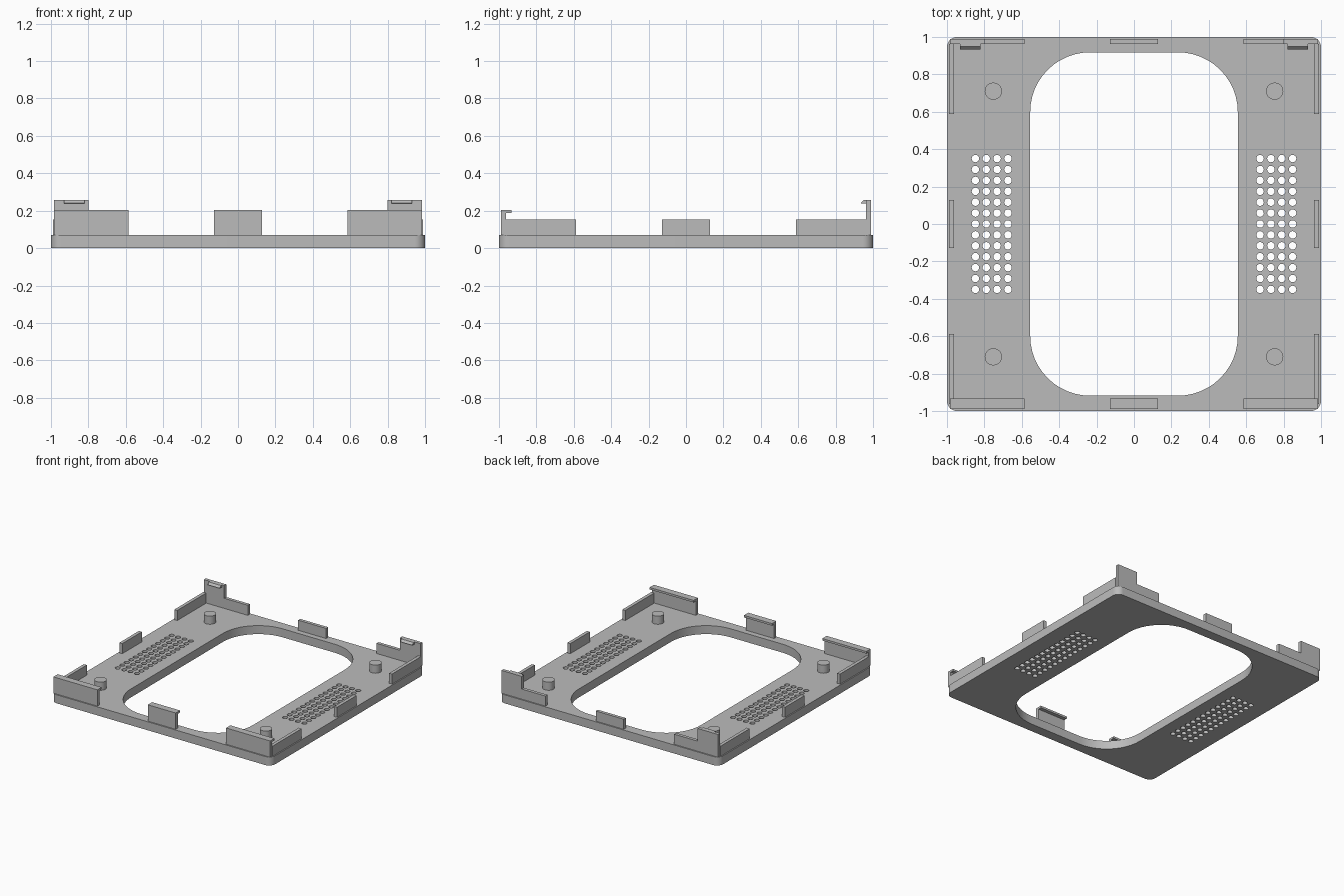
import bpy
import bmesh
import math
from mathutils import Vector

if "Cube" in bpy.data.objects:
    bpy.data.objects.remove(bpy.data.objects["Cube"], do_unlink=True)

grey = bpy.data.materials.new("plain grey")
grey.use_nodes = True
COLOUR = (0.5, 0.5, 0.5, 1)
grey.diffuse_color = COLOUR
grey.node_tree.nodes["Principled BSDF"].inputs["Base Color"].default_value = COLOUR

PLATE = 0.07   # plate thickness
LOW = 0.153    # low fence height
HIGH = 0.204   # front clip height
TALL = 0.257   # rear clip height
OUT, IN = 0.99, 0.963


def rounded_rect(w, h, r, steps=12):
    pts = []
    for k, (sx, sy) in enumerate([(1, 1), (-1, 1), (-1, -1), (1, -1)]):
        for i in range(steps + 1):
            a = math.pi / 2 * (k + i / steps)
            pts.append((sx * (w - r) + r * math.cos(a), sy * (h - r) + r * math.sin(a)))
    return pts


def circle(cx, cy, r, n=20):
    return [(cx + r * math.cos(math.tau * i / n), cy + r * math.sin(math.tau * i / n))
            for i in range(n)]


def smooth(obj):
    bpy.ops.object.select_all(action="DESELECT")
    obj.select_set(True)
    bpy.context.view_layer.objects.active = obj
    bpy.ops.object.shade_smooth_by_angle(angle=math.radians(30))


def prism(name, profile, start, end, place):
    """Extrude a 2D profile from start to end; place maps (u, v, t) to x, y, z."""
    bm = bmesh.new()
    face = bm.faces.new([bm.verts.new(place(u, v, start)) for u, v in profile])
    new = bmesh.ops.extrude_face_region(bm, geom=[face])["geom"]
    shift = Vector(place(0, 0, end)) - Vector(place(0, 0, start))
    bmesh.ops.translate(bm, vec=shift, verts=[g for g in new if isinstance(g, bmesh.types.BMVert)])
    bmesh.ops.recalc_face_normals(bm, faces=bm.faces)
    mesh = bpy.data.meshes.new(name)
    bm.to_mesh(mesh)
    bm.free()
    mesh.materials.append(grey)
    obj = bpy.data.objects.new(name, mesh)
    bpy.context.collection.objects.link(obj)
    return obj


def along_x(u, v, t):
    return (t, u, v)


def along_y(u, v, t):
    return (u, t, v)


def along_z(u, v, t):
    return (u, v, t)


# Base plate with the large opening and two vent grids
outlines = [rounded_rect(1, 1, 0.055), rounded_rect(0.555, 0.918, 0.32)]
for side in (-1, 1):
    for col in range(4):
        for row in range(13):
            outlines.append(circle(side * (0.674 + 0.058 * col), 0.0583 * (row - 6), 0.02, 16))
curve = bpy.data.curves.new("base_plate", "CURVE")
curve.dimensions = "2D"
curve.fill_mode = "BOTH"
curve.extrude = PLATE / 2
for pts in outlines:
    spline = curve.splines.new("POLY")
    spline.points.add(len(pts) - 1)
    for p, (x, y) in zip(spline.points, pts):
        p.co = (x, y, 0, 1)
    spline.use_cyclic_u = True
curve.materials.append(grey)
plate = bpy.data.objects.new("base_plate", curve)
bpy.context.collection.objects.link(plate)
bpy.ops.object.select_all(action="DESELECT")
plate.select_set(True)
bpy.context.view_layer.objects.active = plate
bpy.ops.object.convert(target="MESH")
plate = bpy.context.view_layer.objects.active
bm = bmesh.new()
bm.from_mesh(plate.data)
bmesh.ops.remove_doubles(bm, verts=bm.verts, dist=0.0001)
bmesh.ops.translate(bm, vec=(0, 0, PLATE / 2), verts=bm.verts)
bmesh.ops.recalc_face_normals(bm, faces=bm.faces)
bm.to_mesh(plate.data)
bm.free()
smooth(plate)

# Profiles for the clips and fences
front_lip = [(-OUT, PLATE), (-IN, PLATE), (-IN, 0.187), (-0.934, 0.187),
             (-0.934, HIGH), (-OUT, HIGH)]
rear_wall = [(IN, PLATE), (OUT, PLATE), (OUT, LOW), (IN, LOW)]
hook = [(IN, 0.238), (IN, TALL), (0.95, TALL), (0.934, 0.24)]

# Centre clips on the front and rear edges
prism("front_centre_clip", front_lip, -0.127, 0.127, along_x)
prism("rear_centre_fence", rear_wall, -0.127, 0.127, along_x)

for side, label in ((1, "left"), (-1, "right")):
    # Corner clips: lipped at the front, stepped and hooked at the rear
    prism(f"front_{label}_clip", front_lip, side * 0.585, side * 0.985, along_x)
    step = [(side * x, z) for x, z in ((0.585, PLATE), (0.985, PLATE), (0.985, TALL),
                                       (0.8, TALL), (0.8, LOW), (0.585, LOW))]
    prism(f"rear_{label}_clip", step, IN, OUT, along_y)
    prism(f"rear_{label}_hook", hook, side * 0.82, side * 0.93, along_x)

    # Low fences along the side edge
    wall = [(side * x, z) for x, z in ((IN, PLATE), (OUT, PLATE), (OUT, LOW), (IN, LOW))]
    for part, y0, y1 in (("front", -0.963, -0.587), ("centre", -0.127, 0.127),
                         ("rear", 0.587, 0.963)):
        prism(f"{label}_{part}_fence", wall, y0, y1, along_y)

    # Round support pegs
    for end, part in ((-1, "front"), (1, "rear")):
        smooth(prism(f"{part}_{label}_peg", circle(side * 0.752, end * 0.71, 0.046, 28),
                     PLATE, 0.137, along_z))
